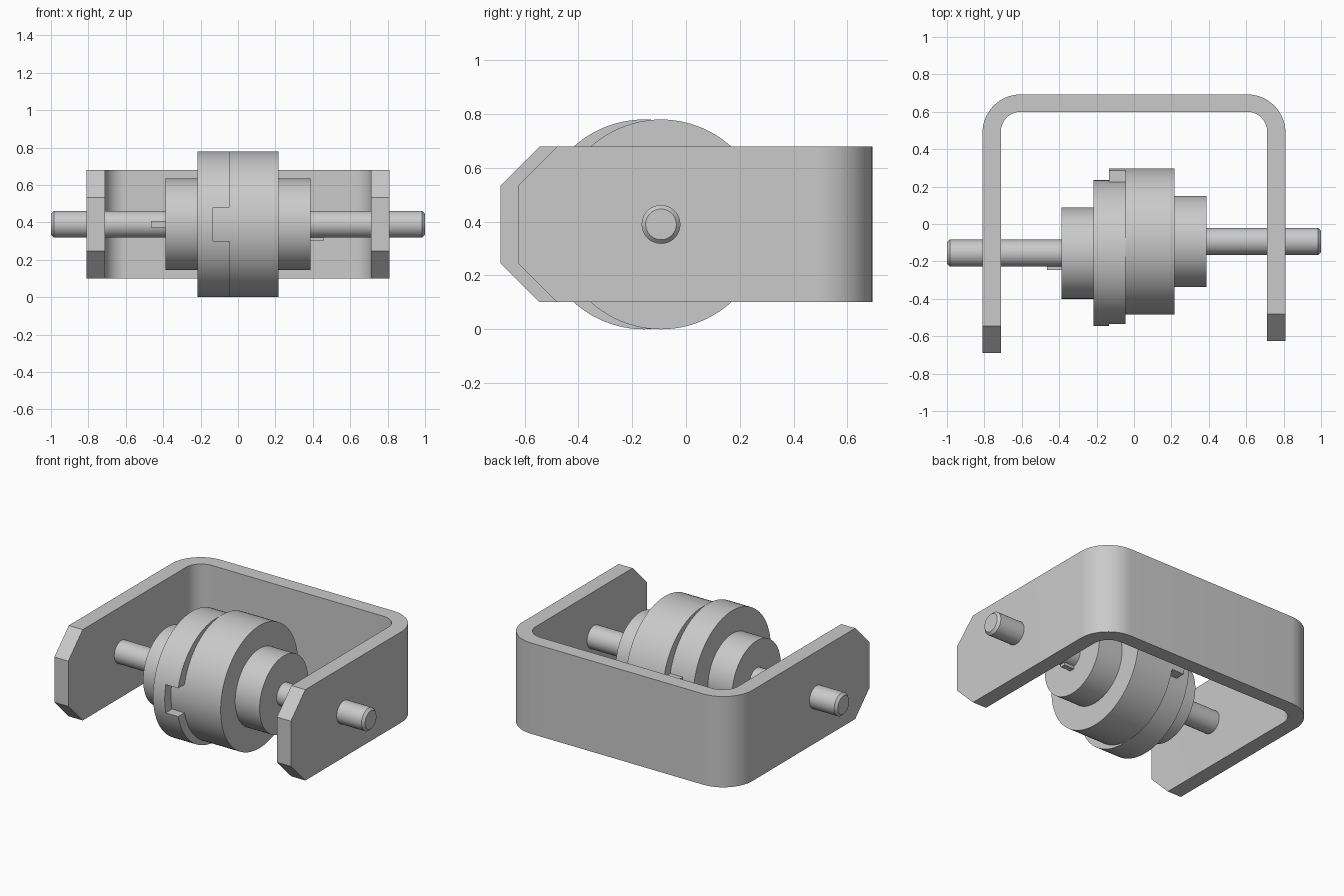
import bpy
import bmesh
from math import radians, sin, cos, pi
from mathutils import Matrix, Vector

cube = bpy.data.objects.get("Cube")
if cube:
    bpy.data.objects.remove(cube)

AXIS_Z = 0.39
LEFT_Y, RIGHT_Y = -0.093, -0.156    # the two shafts run on parallel offset axes

steel = bpy.data.materials.new("grey steel")
steel.use_nodes = True
COLOUR = (0.59, 0.59, 0.59, 1)
steel.diffuse_color = COLOUR
steel.node_tree.nodes["Principled BSDF"].inputs["Base Color"].default_value = COLOUR


def finish(name, bm):
    bmesh.ops.recalc_face_normals(bm, faces=bm.faces)
    mesh = bpy.data.meshes.new(name)
    bm.to_mesh(mesh)
    bm.free()
    mesh.materials.append(steel)
    obj = bpy.data.objects.new(name, mesh)
    bpy.context.collection.objects.link(obj)
    return obj


def activate(obj):
    bpy.ops.object.select_all(action='DESELECT')
    obj.select_set(True)
    bpy.context.view_layer.objects.active = obj


def smooth(obj):
    activate(obj)
    bpy.ops.object.shade_smooth_by_angle(angle=radians(25))


def box(name, x, y, z):
    bm = bmesh.new()
    size = [b - a for a, b in (x, y, z)]
    mid = [(a + b) / 2 for a, b in (x, y, z)]
    bmesh.ops.create_cube(bm, size=1, matrix=Matrix.Translation(mid) @ Matrix.Diagonal((*size, 1)))
    return finish(name, bm)


def lathe(name, profile, y):
    """Spin (x, radius) points around a shaft axis along x."""
    bm = bmesh.new()
    verts = [bm.verts.new((x, y, AXIS_Z + r)) for x, r in profile]
    edges = [bm.edges.new(pair) for pair in zip(verts, verts[1:])]
    bmesh.ops.spin(bm, geom=verts + edges, cent=(0, y, AXIS_Z), axis=(1, 0, 0),
                   angle=2 * pi, steps=96, use_merge=True)
    bmesh.ops.remove_doubles(bm, verts=bm.verts, dist=0.0001)
    return finish(name, bm)


def cut(obj, cutter):
    cutter.hide_render = True
    mod = obj.modifiers.new("cut", 'BOOLEAN')
    mod.operation = 'DIFFERENCE'
    mod.solver = 'EXACT'
    mod.object = cutter
    activate(obj)
    bpy.ops.object.modifier_apply(modifier=mod.name)
    bpy.data.objects.remove(cutter)


def half_profile(face):
    """Chamfered shaft, hub and disc, ending at the coupling face."""
    return [(1, 0), (1, 0.057), (0.985, 0.072), (0.388, 0.072), (0.388, 0.244),
            (0.216, 0.244), (0.216, 0.39), (face, 0.39), (face, 0)]


# Coupling half with a cross slot
slotted = lathe("slotted_coupling_half", [(-x, r) for x, r in half_profile(0.046)], RIGHT_Y)
cut(slotted, box("slot_cutter", (-0.134, 0.1), (-1, 1), (AXIS_Z - 0.09, AXIS_Z + 0.09)))
smooth(slotted)

# Coupling half with a tongue that fills the slot
tongued = lathe("tongued_coupling_half", half_profile(-0.134), LEFT_Y)
for side in (-1, 1):
    z = sorted((AXIS_Z + side * 0.09, AXIS_Z + side))
    cut(tongued, box("shoulder_cutter", (-0.5, -0.046), (-1, 1), z))
smooth(tongued)

# Shaft keys
box("front_key", (-0.465, -0.38), (RIGHT_Y - 0.09, RIGHT_Y - 0.04), (AXIS_Z - 0.017, AXIS_Z + 0.017))
box("bottom_key", (0.38, 0.46), (LEFT_Y - 0.017, LEFT_Y + 0.017), (AXIS_Z - 0.088, AXIS_Z - 0.04))


# U-shaped bracket with rounded bends and chamfered arm tips
def u_path(half_width, back, radius):
    """Path from the right arm tip, around the back, to the left arm tip."""
    points = [(-half_width, -0.69)]
    for side, start in ((-1, pi), (1, pi / 2)):
        for i in range(17):
            a = start - i * pi / 32
            points.append((side * (half_width - radius) + radius * cos(a),
                           back - radius + radius * sin(a)))
    return points + [(half_width, -0.625)]


bm = bmesh.new()
outline = u_path(0.81, 0.693, 0.205) + u_path(0.712, 0.6, 0.107)[::-1]
base = bm.faces.new([bm.verts.new((x, y, AXIS_Z - 0.289)) for x, y in outline])
extruded = bmesh.ops.extrude_face_region(bm, geom=[base])["geom"]
top = [g for g in extruded if isinstance(g, bmesh.types.BMVert)]
bmesh.ops.translate(bm, verts=top, vec=Vector((0, 0, 0.578)))
tips = [e for e in bm.edges if all(v.co.y < -0.6 for v in e.verts)
        and abs(e.verts[0].co.x - e.verts[1].co.x) > 0.05]
bmesh.ops.bevel(bm, geom=tips, offset=0.145, segments=1, affect='EDGES')
smooth(finish("bracket", bm))
